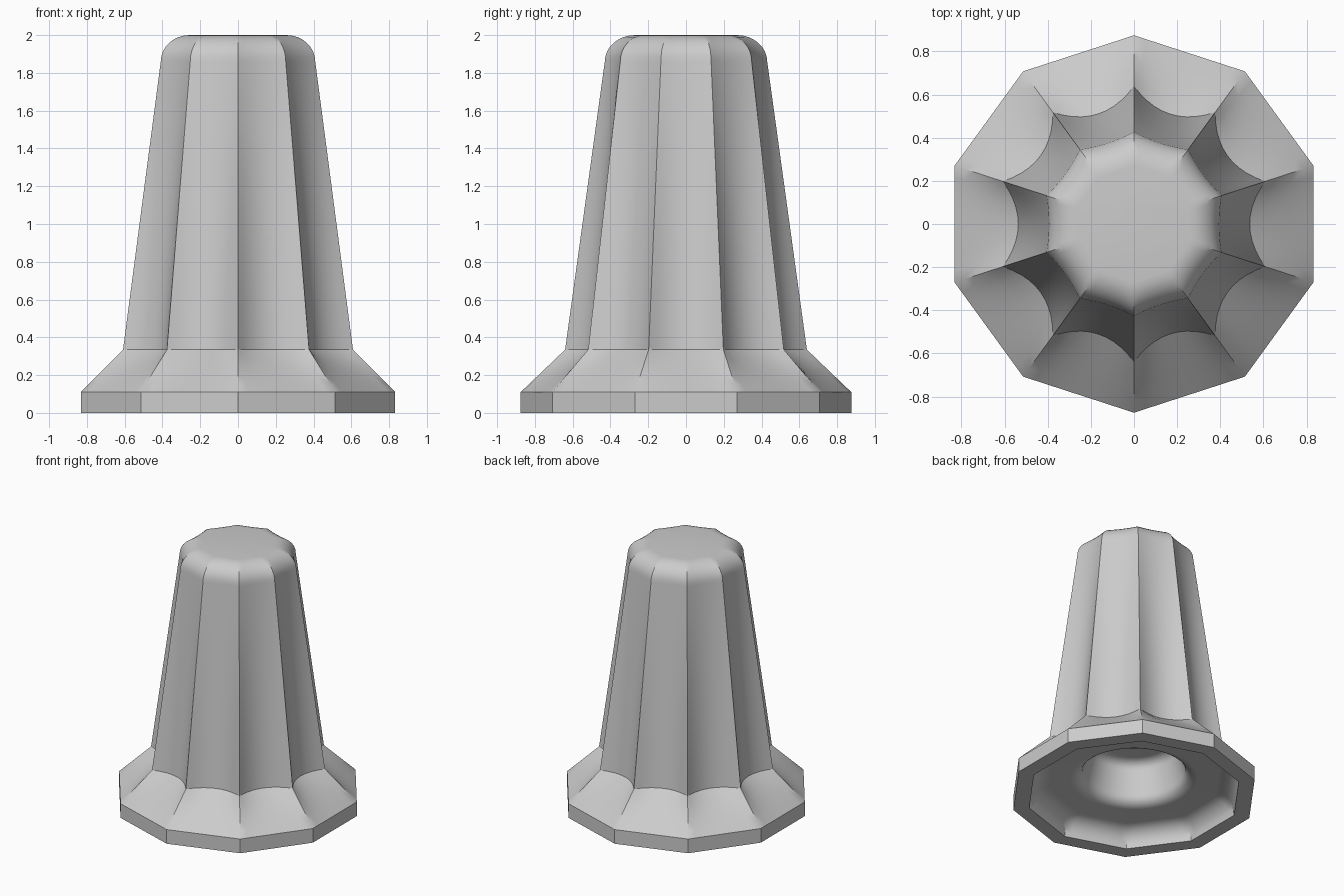
import bpy, bmesh, math
from mathutils import Vector

cube = bpy.data.objects.get("Cube")
if cube:
    bpy.data.objects.remove(cube, do_unlink=True)

SIDES, STEPS = 10, 10


def section(bm, radius, flute, z):
    """Ten-sided ring; flute > 0 scoops each side inward, < 0 bulges it."""
    ring = []
    for k in range(SIDES):
        a = math.pi / 2 + k * math.tau / SIDES
        b = a + math.tau / SIDES
        start = Vector((math.cos(a), math.sin(a), 0)) * radius
        end = Vector((math.cos(b), math.sin(b), 0)) * radius
        inward = -(start + end).normalized()
        for i in range(STEPS):
            t = i / STEPS
            p = start.lerp(end, t) + inward * flute * (1 - (2 * t - 1) ** 2)
            ring.append(bm.verts.new((p.x, p.y, z)))
    return ring


def between(a, b, count):
    """Straight run of sections from a up to, but not including, b."""
    return [tuple(p + (q - p) * i / count for p, q in zip(a, b)) for i in range(count)]


def circle(radius, z):
    return (radius, -radius * (1 - math.cos(math.pi / SIDES)), z)


def quarter(count):
    return [i / count * math.pi / 2 for i in range(count + 1)]


shoulder = (0.43, 0.012, 1.86)
waist = (0.64, 0.072, 0.335)
flange = (0.875, 0.0, 0.11)

# Rounded crown, running outward from the flat top
path = [(0.27 + 0.16 * math.sin(t), 0.012 * math.sin(t), 1.86 + 0.14 * math.cos(t))
        for t in quarter(8)][:-1]
# Fluted grip, sloping skirt and straight flange
path += between(shoulder, waist, 6) + between(waist, flange, 5)
path += [flange, (0.875, 0.0, 0.0)]
# Hollow underside: coved rim, then flat floor
path += [(0.62 + 0.14 * math.cos(t), 0.0, 0.135 * math.sin(t)) for t in quarter(6)]
# Round bore with eased mouth and eased ceiling
path += [circle(0.45 - 0.09 * math.sin(t), 0.215 - 0.08 * math.cos(t)) for t in quarter(6)]
path += [circle(0.24 + 0.08 * math.cos(t), 0.38 + 0.07 * math.sin(t)) for t in quarter(5)]

bm = bmesh.new()
rings = [section(bm, *p) for p in path]
for upper, lower in zip(rings, rings[1:]):
    for i in range(len(upper)):
        j = (i + 1) % len(upper)
        bm.faces.new((upper[i], lower[i], lower[j], upper[j]))
bm.faces.new(rings[0])
bm.faces.new(rings[-1])
bmesh.ops.recalc_face_normals(bm, faces=bm.faces)
mesh = bpy.data.meshes.new("fluted_knob")
bm.to_mesh(mesh)
bm.free()

# Single grey material
grey = bpy.data.materials.new("plain_grey")
grey.use_nodes = True
colour = (0.6, 0.6, 0.6, 1)
grey.diffuse_color = colour
grey.node_tree.nodes["Principled BSDF"].inputs["Base Color"].default_value = colour
mesh.materials.append(grey)

knob = bpy.data.objects.new("fluted_knob", mesh)
bpy.context.collection.objects.link(knob)
bpy.ops.object.select_all(action="DESELECT")
knob.select_set(True)
bpy.context.view_layer.objects.active = knob
bpy.ops.object.shade_smooth_by_angle(angle=math.radians(30))
